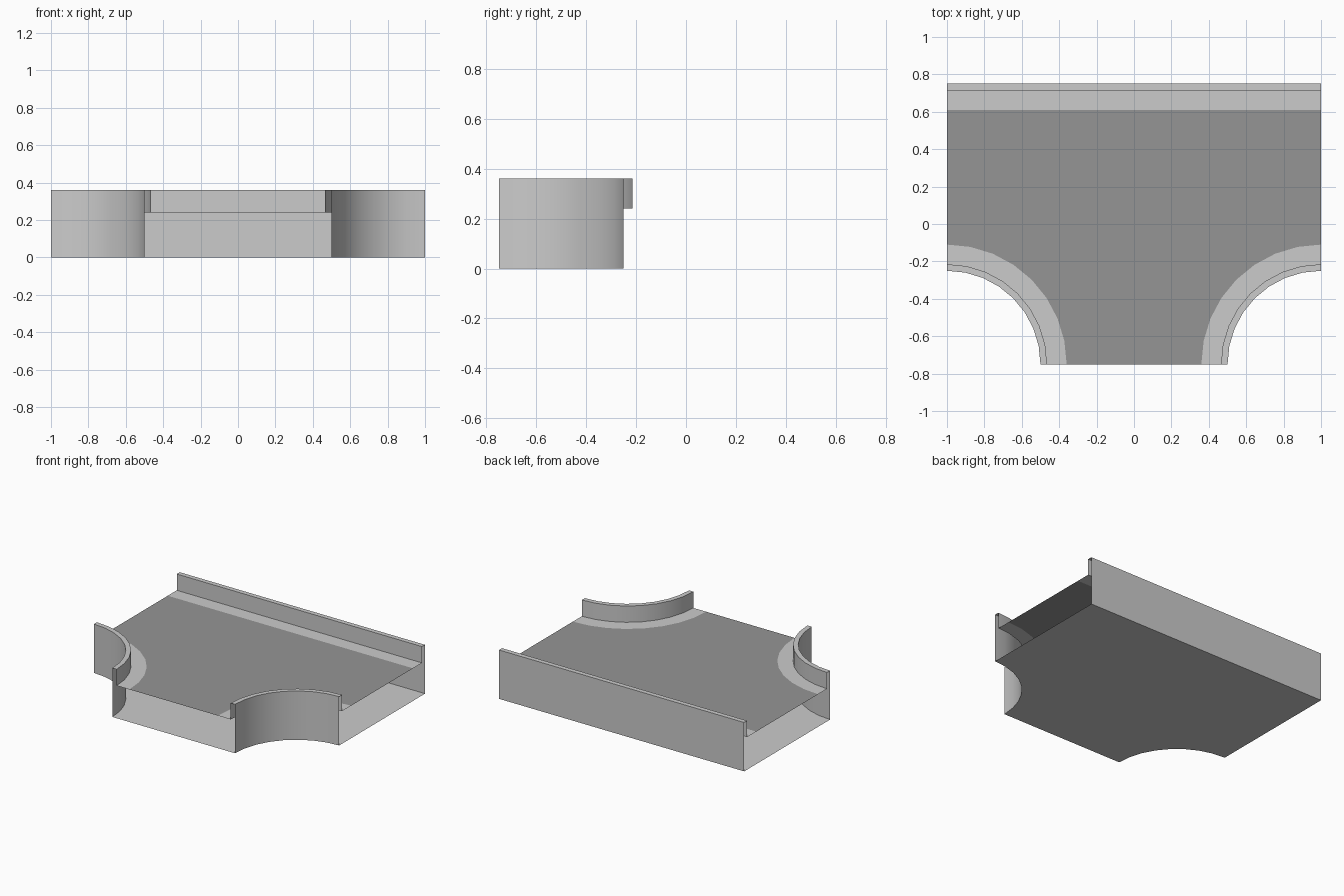
import bpy
from math import cos, sin, radians, pi

if "Cube" in bpy.data.objects:
    bpy.data.objects.remove(bpy.data.objects["Cube"])

DECK, TOP = 0.24, 0.36             # deck height, parapet height
R, LIP, WALK = 0.5, 0.035, 0.14    # corner radius, parapet thickness, kerb reach
HX, HY, SEGS = 1.0, 0.75, 8

# Cross-section of an edge: (distance inwards, height)
PROFILE = [(0, 0), (0, TOP), (LIP, TOP), (LIP, DECK), (WALK, DECK)]


def arc(offset):
    """Front-left corner arc, from the front opening round to the left one."""
    r = R + offset
    return [(-HX + r * cos(pi / 2 * i / SEGS), -HY + r * sin(pi / 2 * i / SEGS))
            for i in range(SEGS + 1)]


def back(offset):
    return [(-HX, HY - offset), (HX, HY - offset)]


def add_object(name, verts, faces):
    mesh = bpy.data.meshes.new(name)
    mesh.from_pydata(verts, [], faces)
    mesh.update()
    obj = bpy.data.objects.new(name, mesh)
    bpy.context.collection.objects.link(obj)
    return obj


def sweep(name, path):
    """Carry the open edge profile along a path, leaving the ends open."""
    rows = [[(x, y, z) for x, y in path(d)] for d, z in PROFILE]
    n = len(rows[0])
    faces = [(j * n + i, (j + 1) * n + i, (j + 1) * n + i + 1, j * n + i + 1)
             for j in range(len(rows) - 1) for i in range(n - 1)]
    obj = add_object(name, sum(rows, []), faces)
    bpy.ops.object.select_all(action='DESELECT')
    obj.select_set(True)
    bpy.context.view_layer.objects.active = obj
    bpy.ops.object.shade_smooth_by_angle(angle=radians(30))
    return obj


def slab(name, inset, z, up):
    """Flat T-shaped sheet with two rounded corners."""
    left = arc(inset)
    right = [(-x, y) for x, y in left]
    outline = right + back(inset)[::-1] + left[::-1]   # counter-clockwise
    if not up:
        outline.reverse()
    return add_object(name, [(x, y, z) for x, y in outline],
                      [tuple(range(len(outline)))])


# Straight back wall with parapet and kerb
sweep("back_wall", back)

# Curved front corner walls, mirrored left to right
corner = sweep("corner_walls", arc)
mirror = corner.modifiers.new("mirror", 'MIRROR')
mirror.use_mirror_merge = False

# Underside
slab("underside", 0, 0, False)

# Dark road surface
road = slab("road_surface", WALK, DECK, True)
asphalt = bpy.data.materials.new("asphalt")
asphalt.diffuse_color = (0.3, 0.3, 0.3, 1)
asphalt.use_nodes = True
asphalt.node_tree.nodes["Principled BSDF"].inputs["Base Color"].default_value = asphalt.diffuse_color
road.data.materials.append(asphalt)
